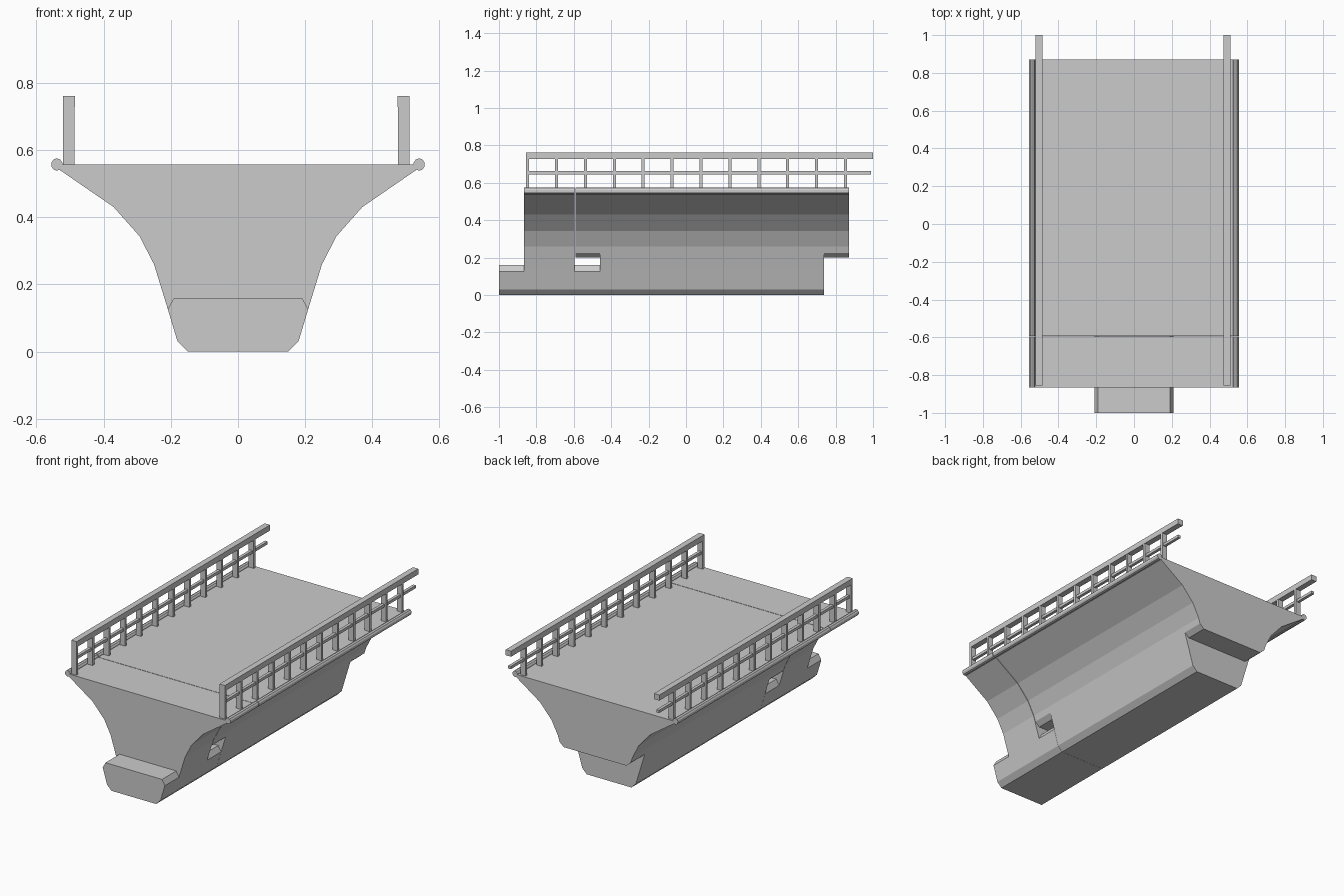
import bpy, bmesh, math

if "Cube" in bpy.data.objects:
    bpy.data.objects.remove(bpy.data.objects["Cube"])

def prism(name, pts, y0, y1):
    """Extrude an x-z outline along y."""
    bm = bmesh.new()
    face = bm.faces.new([bm.verts.new((x, y0, z)) for x, z in pts])
    ext = bmesh.ops.extrude_face_region(bm, geom=[face])
    verts = [g for g in ext["geom"] if isinstance(g, bmesh.types.BMVert)]
    bmesh.ops.translate(bm, verts=verts, vec=(0, y1 - y0, 0))
    bmesh.ops.recalc_face_normals(bm, faces=bm.faces)
    mesh = bpy.data.meshes.new(name)
    bm.to_mesh(mesh)
    bm.free()
    ob = bpy.data.objects.new(name, mesh)
    bpy.context.collection.objects.link(ob)
    return ob

def mirrored(half):
    return half + [(-x, z) for x, z in reversed(half)]

def cut(ob, outline, y0, y1):
    cutter = prism("cutter", mirrored(outline), y0, y1)
    cutter.hide_render = True
    mod = ob.modifiers.new("notch", "BOOLEAN")
    mod.operation, mod.solver, mod.object = "DIFFERENCE", "EXACT", cutter
    bpy.context.view_layer.objects.active = ob
    bpy.ops.object.modifier_apply(modifier=mod.name)
    bpy.data.objects.remove(cutter)

def boxes(name, items):
    """One object made from several (x0, x1, y0, y1, z0, z1) boxes."""
    bm = bmesh.new()
    for x0, x1, y0, y1, z0, z1 in items:
        vs = bmesh.ops.create_cube(bm, size=1)["verts"]
        bmesh.ops.scale(bm, verts=vs, vec=(x1 - x0, y1 - y0, z1 - z0))
        bmesh.ops.translate(bm, verts=vs, vec=((x0 + x1) / 2, (y0 + y1) / 2, (z0 + z1) / 2))
    mesh = bpy.data.meshes.new(name)
    bm.to_mesh(mesh)
    bm.free()
    ob = bpy.data.objects.new(name, mesh)
    bpy.context.collection.objects.link(ob)

# Girder cross-section, and the notches for the tongue and overhang ends
SECTION = [(0.15, 0), (0.18, 0.03), (0.21, 0.13), (0.25, 0.26), (0.293, 0.343),
           (0.37, 0.43), (0.53, 0.54), (0.53, 0.556)]
ABOVE_TONGUE = [(0.19, 0.16), (0.215, 0.116), (0.7, 0.116), (0.7, 0.7)]
BELOW_OVERHANG = [(0.3, -0.1), (0.3, 0.243), (0.26, 0.243), (0.21, 0.2)]
BEAD = [(0.539 + 0.017 * math.cos(math.tau * (i + 0.5) / 10),
         0.5565 + 0.0185 * math.sin(math.tau * (i + 0.5) / 10)) for i in range(10)]

# Short front girder with a tongue at both ends
front = prism("front_girder", mirrored(SECTION), -1.0, -0.461)
cut(front, ABOVE_TONGUE, -1.1, -0.865)
cut(front, ABOVE_TONGUE, -0.595, -0.3)

# Long main girder overhanging at both ends
main = prism("main_girder", mirrored(SECTION), -0.592, 0.872)
cut(main, BELOW_OVERHANG, -0.7, -0.46)
cut(main, BELOW_OVERHANG, 0.738, 1.0)

# Rounded beads along the deck edges
for side, s in (("left", -1), ("right", 1)):
    outline = [(s * x, z) for x, z in BEAD]
    prism(side + "_front_bead", outline, -0.865, -0.595)
    prism(side + "_main_bead", outline, -0.592, 0.872)

# Railings: posts, middle bar and handrail
for side, x in (("left", -0.503), ("right", 0.493)):
    boxes(side + "_railing_posts",
          [(x - 0.017, x + 0.017, y - 0.008, y + 0.008, 0.555, 0.73)
           for y in (-0.847 + 0.1545 * i for i in range(12))])
    boxes(side + "_middle_bar", [(x - 0.009, x + 0.009, -0.85, 0.99, 0.645, 0.662)])
    boxes(side + "_handrail", [(x - 0.018, x + 0.018, -0.856, 1.0, 0.727, 0.761)])
